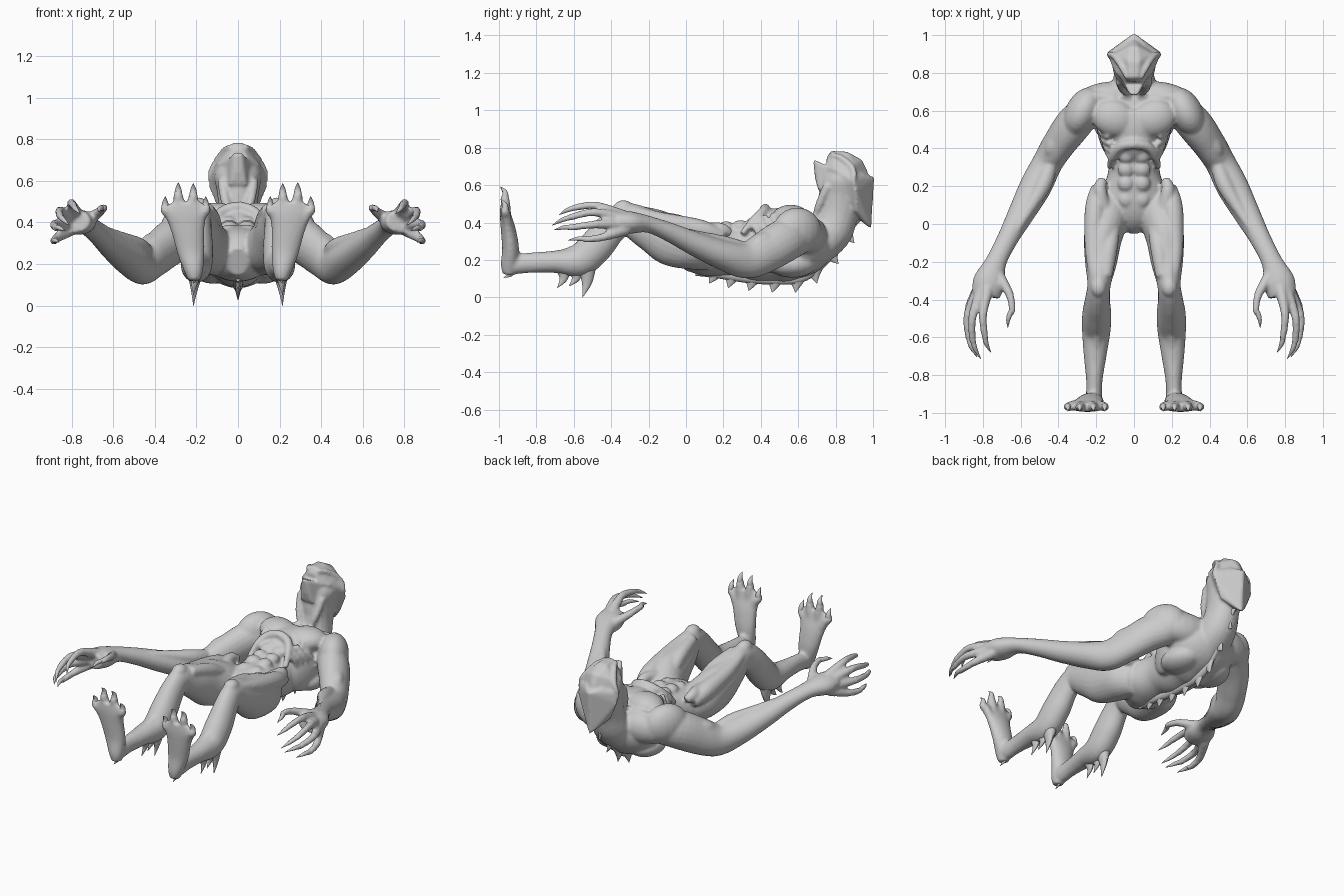
import bpy, bmesh
from math import cos, sin, tau
from mathutils import Vector, Matrix

SIDES = (1, -1)


def spline(rings, steps):
    """Catmull-Rom interpolation through (x, y, z, half_width, half_depth)."""
    p = [rings[0]] + list(rings) + [rings[-1]]
    out = []
    for i in range(1, len(p) - 2):
        for k in range(steps):
            t = k / steps
            out.append([0.5 * (2 * b + (c - a) * t + (2 * a - 5 * b + 4 * c - d) * t * t
                               + (3 * b - a - 3 * c + d) * t ** 3)
                        for a, b, c, d in zip(*p[i - 1:i + 3])])
    return out + [list(rings[-1])]


def tube(bm, rings, side=1, seg=20, steps=5):
    """Closed elliptical loft; the first radius lies towards the x axis."""
    rings = [r if len(r) == 5 else (*r, r[3]) for r in rings]
    pts = spline(rings, steps)
    loops = []
    for i, r in enumerate(pts):
        t = Vector(pts[min(i + 1, len(pts) - 1)][:3]) - Vector(pts[max(i - 1, 0)][:3])
        t.normalize()
        u = (Vector((1, 0, 0)) - t * t.x).normalized()
        v = t.cross(u)
        loop = []
        for k in range(seg):
            a = tau * k / seg
            c = Vector(r[:3]) + u * cos(a) * max(r[3], .001) + v * sin(a) * max(r[4], .001)
            loop.append(bm.verts.new((c.x * side, c.y, c.z)))
        loops.append(loop)
    for a, b in zip(loops, loops[1:]):
        for k in range(seg):
            bm.faces.new((a[k], a[(k + 1) % seg], b[(k + 1) % seg], b[k]))
    bm.faces.new(loops[0][::-1])
    bm.faces.new(loops[-1])


def blob(bm, loc, rad, rot=0):
    """Mirrored pair of muscle ellipsoids, turned about z."""
    for s in SIDES:
        m = (Matrix.Translation((loc[0] * s, loc[1], loc[2])) @ Matrix.Rotation(rot * s, 4, 'Z')
             @ Matrix.Diagonal((*rad, 1)))
        bmesh.ops.create_uvsphere(bm, u_segments=20, v_segments=12, radius=1, matrix=m)


def hull(bm, half):
    """Convex form from points on one side, mirrored over x."""
    pts = {(x * s, y, z) for x, y, z in half for s in SIDES}
    vs = [bm.verts.new(p) for p in sorted(pts)]
    res = bmesh.ops.convex_hull(bm, input=vs)
    junk = [v for v in set(res['geom_interior'] + res['geom_unused']) if isinstance(v, bmesh.types.BMVert)]
    bmesh.ops.delete(bm, geom=junk, context='VERTS')


def pair(bm, rings, **kw):
    for s in SIDES:
        tube(bm, rings, s, **kw)


def finish(bm, name, voxel=0, angle=0.7):
    bmesh.ops.recalc_face_normals(bm, faces=bm.faces)
    me = bpy.data.meshes.new(name)
    bm.to_mesh(me)
    bm.free()
    ob = bpy.data.objects.new(name, me)
    bpy.context.collection.objects.link(ob)
    if voxel:
        m = ob.modifiers.new("fuse", 'REMESH')
        m.mode, m.voxel_size, m.use_smooth_shade = 'VOXEL', voxel, True
        m = ob.modifiers.new("soften", 'SMOOTH')
        m.factor, m.iterations = 0.5, 3
    else:
        bpy.ops.object.select_all(action='DESELECT')
        ob.select_set(True)
        bpy.context.view_layer.objects.active = ob
        bpy.ops.object.shade_smooth_by_angle(angle=angle)
    return ob


body = bmesh.new()
# torso, pelvis to shoulders
tube(body, [(0, -.03, .21, .05, .07), (0, .05, .235, .14, .12), (0, .15, .25, .175, .135),
            (0, .27, .25, .138, .135), (0, .37, .25, .142, .165), (0, .47, .275, .17, .195),
            (0, .56, .285, .21, .195), (0, .64, .29, .22, .17), (0, .72, .32, .16, .12),
            (0, .76, .34, .08, .07)], seg=32)
# neck and skull base
tube(body, [(0, .68, .24, .12, .09), (0, .77, .34, .11, .11), (0, .81, .44, .095, .11),
            (0, .83, .54, .1, .12), (0, .84, .63, .115, .115), (0, .84, .70, .08, .08)])
# face, jaw, swept crown and pointed shield behind
hull(body, [(.142, .895, .62), (.1, .8, .68), (.065, .76, .69), (.025, .75, .745), (.02, .775, .782),
            (.03, .86, .778), (.02, .94, .735), (.005, .975, .665), (.095, .9, .71), (.1, .9, .5),
            (.08, .8, .58)])
hull(body, [(.015, .68, .738), (.03, .70, .72), (.05, .74, .70), (.08, .8, .68), (.085, .82, .56),
            (.04, .705, .58), (.015, .69, .64)])
hull(body, [(.15, .895, .63), (.004, 1.008, .642), (.006, .99, .365), (.095, .91, .46), (.12, .87, .6),
            (.06, .95, .66), (.05, .86, .47), (.14, .91, .57), (.004, .972, .5)])
pair(body, [(.035, .77, .765, .012), (.065, .83, .745, .016), (.105, .89, .69, .016), (.135, .9, .64, .012)])
# neck cords and collar bones
pair(body, [(.075, .76, .6, .025), (.06, .715, .5, .022), (.03, .69, .42, .018)])
pair(body, [(.02, .67, .425, .016), (.12, .67, .425, .016), (.23, .68, .41, .025)])
# chest, shoulder and back muscles
blob(body, (.105, .56, .425), (.12, .1, .07), .3)
blob(body, (.272, .595, .355), (.09, .14, .125), .5)
blob(body, (.16, .665, .33), (.165, .085, .1), -.2)
blob(body, (.12, .57, .175), (.1, .13, .07), .2)
blob(body, (.14, .47, .25), (.05, .13, .12), -.25)
# rib arch and finger-like side ribs
pair(body, [(0, .425, .475, .028), (.07, .41, .455, .026), (.11, .36, .41, .022), (.13, .3, .34, .015)])
for i in range(4):
    pair(body, [(.1 + .012 * i, .345 + .038 * i, .42 + .01 * i, .012),
                (.14 + .012 * i, .37 + .038 * i, .37, .014), (.15 + .012 * i, .41 + .038 * i, .29, .01)])
# belly muscles and hip crests
for y, z in ((.365, .395), (.29, .378), (.215, .372), (.13, .355)):
    blob(body, (.042, y, z), (.045, .045, .035))
pair(body, [(.165, .235, .34, .025), (.18, .18, .365, .035), (.15, .08, .355, .035), (.06, 0, .3, .02)])

# arms
pair(body, [(.2, .65, .34, .08, .09), (.31, .54, .31, .095, .115), (.4, .42, .24, .085, .11),
            (.46, .32, .195, .08, .095), (.52, .2, .225, .085, .08), (.60, .05, .285, .07, .065),
            (.67, -.08, .345, .056, .052), (.73, -.2, .39, .056, .045), (.765, -.3, .4, .085, .06),
            (.785, -.38, .405, .075, .055)])
blob(body, (.385, .46, .29), (.055, .13, .065), .65)
blob(body, (.47, .3, .15), (.035, .055, .045), .5)
pair(body, [(.43, .36, .25, .03), (.475, .22, .28, .045), (.56, .07, .325, .03), (.66, -.09, .375, .015)])

# fingers and thumb
fingers = [[(.775, -.34, .435), (.80, -.48, .49), (.79, -.59, .48), (.757, -.68, .44)],
           [(.80, -.34, .42), (.855, -.49, .455), (.855, -.61, .43), (.81, -.715, .385)],
           [(.815, -.34, .39), (.88, -.48, .39), (.875, -.6, .375), (.83, -.705, .36)],
           [(.81, -.32, .365), (.87, -.43, .325), (.885, -.52, .31), (.86, -.63, .305)],
           [(.72, -.27, .41), (.66, -.37, .455), (.645, -.45, .47), (.668, -.55, .45)]]
claws = bmesh.new()
for a, b, c, d in fingers:
    pair(body, [(*a, .034), (*b, .022), (*c, .018), (*(Vector(c).lerp(Vector(d), .3)), .013)], seg=12)
    blob(body, b, (.023, .026, .023))
    mid = Vector(c).lerp(Vector(d), .5) + Vector((.008, 0, .006))
    pair(claws, [(*c, .014), (*mid, .012), (*d, .001)], seg=10)

# legs
pair(body, [(.11, .15, .24, .08, .1), (.14, .05, .27, .115, .125), (.165, -.08, .31, .1, .14),
            (.175, -.2, .365, .085, .11), (.185, -.32, .42, .062, .085), (.193, -.4, .37, .066, .085),
            (.197, -.48, .275, .077, .092), (.2, -.57, .195, .075, .085), (.206, -.7, .19, .06, .06),
            (.21, -.83, .185, .043, .054), (.212, -.92, .175, .042, .052), (.212, -.965, .155, .03, .035)],
     seg=24)
pair(body, [(.19, .2, .32, .035), (.205, .08, .36, .055), (.215, -.13, .41, .045), (.205, -.29, .46, .03)])
pair(body, [(.1, .02, .35, .03), (.13, -.12, .415, .045), (.15, -.28, .46, .035)])
blob(body, (.187, -.335, .475), (.044, .055, .045))
pair(body, [(.187, -.38, .43, .03), (.192, -.5, .31, .035), (.2, -.65, .235, .024), (.21, -.87, .215, .02)])

# upright feet with toes
pair(body, [(.21, -.95, .12, .028, .03), (.213, -.945, .17, .046, .045), (.226, -.938, .26, .066, .045),
            (.24, -.95, .36, .08, .04), (.249, -.965, .44, .098, .03), (.252, -.97, .495, .08, .022)], seg=24)
for x0, x1, z1 in ((.19, .155, .525), (.225, .215, .588), (.275, .287, .592), (.31, .35, .525)):
    zk = z1 - .065
    pair(body, [(x0, -.955, .4, .025), ((x0 + x1) / 2, -.963, (.42 + zk) / 2, .026),
                (x1, -.968, zk, .024), (x1, -.975, zk + .025, .014)], seg=12)
    pair(claws, [(x1, -.968, zk, .02), (x1, -.968, zk + .035, .014), (x1, -.992, z1, .001)], seg=10)
finish(body, "body", voxel=.01)
finish(claws, "claws")

# row of blades along the spine, broad and web-like at the root
spikes = bmesh.new()
blades = ((.16, .14, .125, .075), (.25, .125, .225, .05), (.36, .11, .335, .035), (.48, .105, .46, .025),
          (.595, .11, .585, .025), (.68, .155, .70, .075), (.765, .24, .815, .18), (.845, .36, .9, .29))
for y, z, ty, tz in blades:
    tube(spikes, [(0, y, z + .03, .035, .075), (0, y + (ty - y) * .4, z * .6 + tz * .4, .014, .032),
                  (0, ty, tz, .001, .001)], seg=12)
# thin ridge joining the blades
tube(spikes, [(0, .05, .13, .01, .015)] + [(0, y, z - .005, .025, .032) for y, z, _, _ in blades]
     + [(0, .925, .45, .015, .035)], seg=12)
finish(spikes, "spine_spikes")

# calf and heel spurs
spurs = bmesh.new()
for y, z, ty, tz, r in ((-.53, .16, -.553, 0, .05), (-.59, .14, -.625, .06, .04),
                        (-.655, .15, -.688, .05, .04), (-.94, .14, -.975, .105, .025)):
    pair(spurs, [(.205, y, z, r * .8, r), (.21, y, z * .5 + tz * .5, r * .35, r * .55),
                 (.214, ty, tz, .001, .001)], seg=12)
finish(spurs, "leg_spurs")
